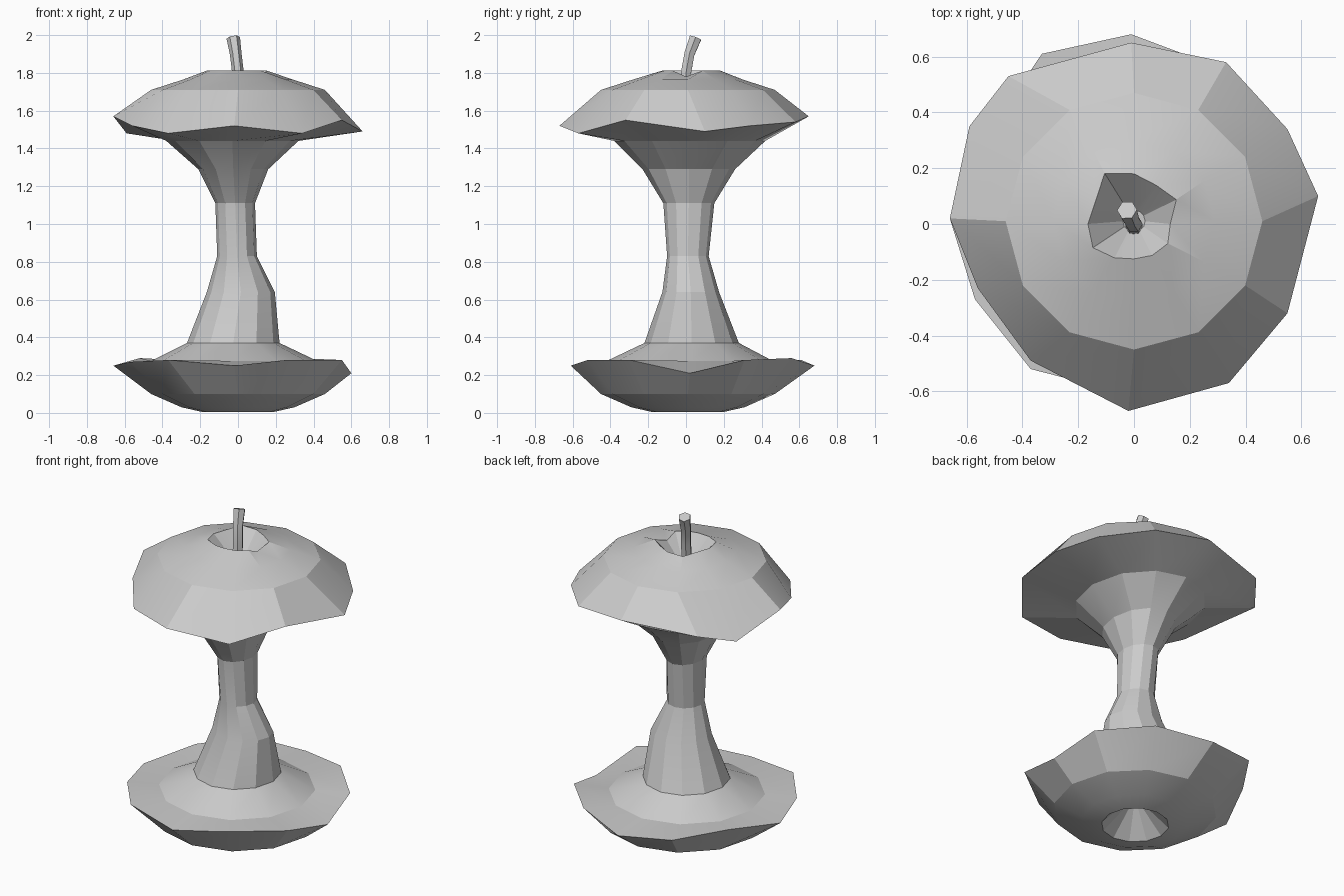
import bpy, bmesh, math
from mathutils import Vector

if "Cube" in bpy.data.objects:
    bpy.data.objects.remove(bpy.data.objects["Cube"])


def ring(z, rx, ry=None, cx=0.0, cy=0.01, n=12):
    """Elliptical cross-section of n points."""
    ry = rx if ry is None else ry
    return [(cx + rx * math.cos(2 * math.pi * i / n),
             cy + ry * math.sin(2 * math.pi * i / n), z) for i in range(n)]


def loft(name, rings, angle):
    """Bridge successive rings and cap both ends."""
    bm = bmesh.new()
    loops = [[bm.verts.new(p) for p in r] for r in rings]
    n = len(loops[0])
    for a, b in zip(loops, loops[1:]):
        for i in range(n):
            j = (i + 1) % n
            bm.faces.new((a[i], a[j], b[j], b[i]))
    bm.faces.new(loops[0][::-1])
    bm.faces.new(loops[-1])
    bmesh.ops.recalc_face_normals(bm, faces=bm.faces)
    mesh = bpy.data.meshes.new(name)
    bm.to_mesh(mesh)
    bm.free()
    ob = bpy.data.objects.new(name, mesh)
    bpy.context.collection.objects.link(ob)
    bpy.ops.object.select_all(action='DESELECT')
    ob.select_set(True)
    bpy.context.view_layer.objects.active = ob
    bpy.ops.object.shade_smooth_by_angle(angle=math.radians(angle))
    return ob


# Ragged bitten edges of the lower and upper skin
lower_rim = [(.60, .02, .21), (.55, .31, .28), (.31, .56, .29), (-.01, .68, .25),
             (-.33, .61, .28), (-.52, .33, .29), (-.66, .02, .25), (-.57, -.27, .27),
             (-.37, -.52, .28), (-.02, -.61, .25), (.26, -.52, .28), (.55, -.30, .28)]
upper_rim = [(.66, .10, 1.49), (.55, .34, 1.52), (.33, .58, 1.54), (-.01, .65, 1.57),
             (-.45, .53, 1.54), (-.59, .35, 1.48), (-.66, .02, 1.57), (-.56, -.23, 1.52),
             (-.37, -.49, 1.48), (-.02, -.67, 1.52), (.34, -.57, 1.48), (.55, -.32, 1.55)]

# Uneven lip of the hollow around the stem
lip_radii = [.13, .175, .16, .18, .21, .16, .165, .17, .14, .125, .13, .14]
lip = [(r * math.cos(i * math.pi / 6), r * math.sin(i * math.pi / 6),
        1.78 if i == 0 else 1.812) for i, r in enumerate(lip_radii)]

# Eaten apple: bottom hollow, lower skin, core, upper skin, top hollow
loft("apple_core", [
    ring(.14, .05),
    ring(.005, .19),
    ring(.03, .30),
    ring(.10, .46),
    lower_rim,
    ring(.275, .44, .44, -.02, .02),
    ring(.37, .245, .25, -.025, .03),
    ring(.64, .18, .15, .015, .025),
    ring(.83, .105, .11, -.005, .01),
    ring(1.11, .105, .135, -.015, .015),
    ring(1.29, .185, .245, -.025, .015),
    ring(1.44, .35, .40, -.03, .02),
    upper_rim,
    ring(1.71, .46),
    ring(1.765, .29),
    lip,
    ring(1.68, .04),
], 18)

# Bent six-sided stem
path = [(0, -.01, 1.66), (0, 0, 1.80), (-.012, .018, 1.90), (-.025, .05, 1.985)]
stem_rings = []
for i, p in enumerate(path):
    d = Vector(path[min(i + 1, 3)]) - Vector(path[max(i - 1, 0)])
    turn = Vector((0, 0, 1)).rotation_difference(d)
    r = .036 if i == 3 else .031
    stem_rings.append([Vector(p) + turn @ Vector(q) for q in ring(0, r, cy=0, n=6)])
loft("stem", stem_rings, 18)
